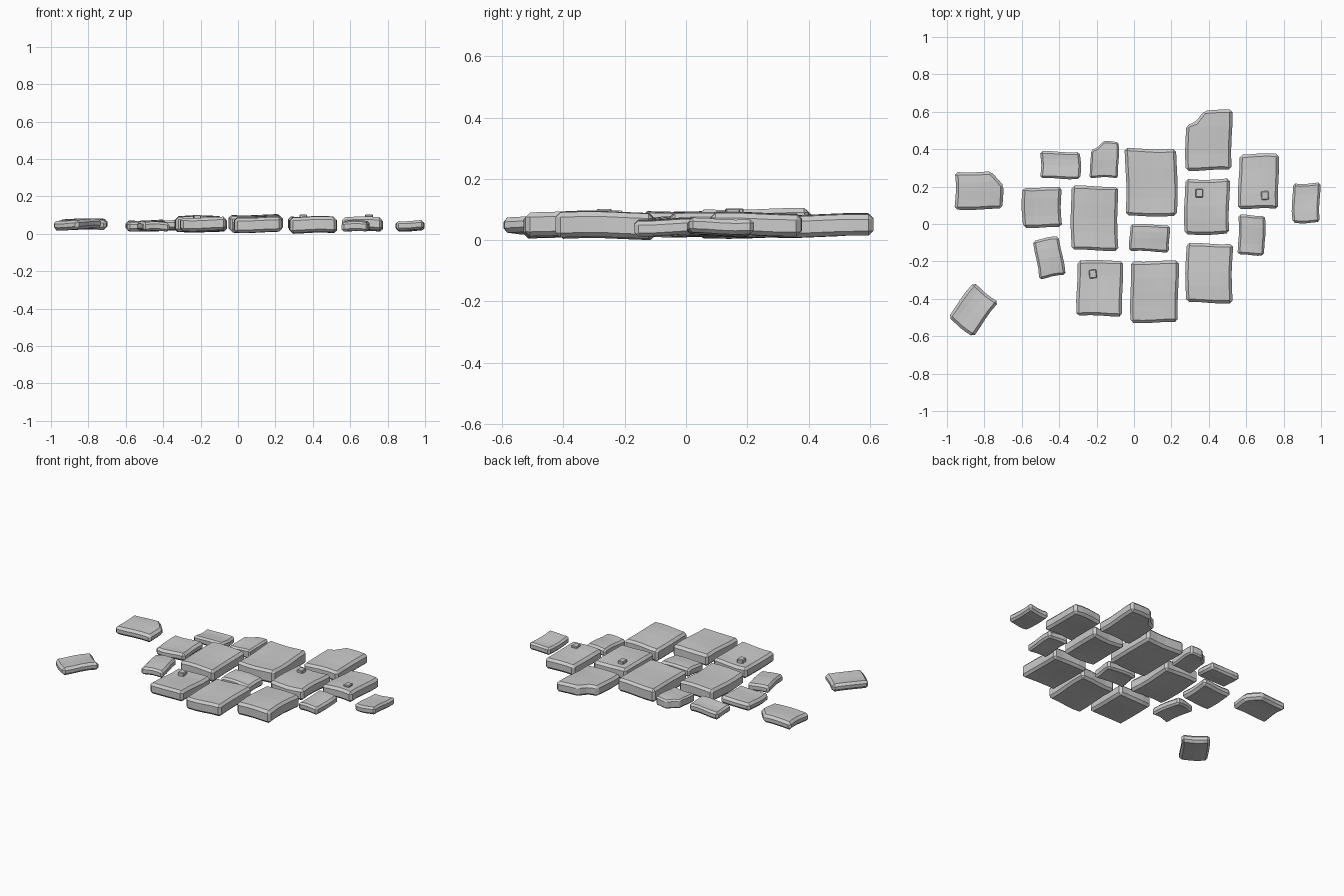
import bpy, bmesh, math, random
from mathutils import Vector, Matrix

if "Cube" in bpy.data.objects:
    bpy.data.objects.remove(bpy.data.objects["Cube"])

rng = random.Random(4)


def slab(name, x0, x1, y0, y1, z0, z1, rot=0, cut=None, bevel=0.015, wave=0.006):
    """Worn paving stone: chamfered block, optional broken back corner, wavy faces."""
    w, d = (x1 - x0) / 2, (y1 - y0) / 2
    j = 0.02 * min(w, d)
    pts = [(-w, -d), (w, -d), (w, d), (-w, d)]
    if cut:
        side, cx, cy = cut
        if side > 0:
            pts[2:3] = [(w, d - cy), (w - cx * 0.25, d - cy * 0.8), (w - cx, d)]
        else:
            pts[3:4] = [(-w + cx, d), (-w + cx * 0.5, d - cy * 0.75), (-w, d - cy)]
    bm = bmesh.new()
    base = [bm.verts.new((x + rng.uniform(-j, j), y + rng.uniform(-j, j), z0)) for x, y in pts]
    face = bm.faces.new(base)
    ext = bmesh.ops.extrude_face_region(bm, geom=[face])
    for v in ext["geom"]:
        if isinstance(v, bmesh.types.BMVert):
            v.co.z = z1
    bmesh.ops.recalc_face_normals(bm, faces=bm.faces)
    bmesh.ops.bevel(bm, geom=bm.edges[:], offset=bevel, segments=1, affect='EDGES', profile=0.5)
    # Cut into facets, then warp gently
    if wave:
        for axis, half in ((Vector((1, 0, 0)), w), (Vector((0, 1, 0)), d)):
            for t in (-0.45, 0, 0.45):
                bmesh.ops.bisect_plane(bm, geom=bm.verts[:] + bm.edges[:] + bm.faces[:],
                                       plane_co=axis * half * t, plane_no=axis)
        p, q, r, s = (rng.uniform(0, 6.28) for _ in range(4))
        for v in bm.verts:
            u, k = v.co.x / w, v.co.y / d
            v.co.z += wave * (0.6 * math.sin(2.2 * u + p) + 0.6 * math.sin(2.2 * k + q))
            v.co.x += 0.004 * math.sin(2.5 * k + r) * abs(u)
            v.co.y += 0.004 * math.sin(2.5 * u + s) * abs(k)
    bmesh.ops.recalc_face_normals(bm, faces=bm.faces)
    me = bpy.data.meshes.new(name)
    bm.to_mesh(me)
    bm.free()
    ob = bpy.data.objects.new(name, me)
    bpy.context.collection.objects.link(ob)
    me.transform(Matrix.Translation(((x0 + x1) / 2, (y0 + y1) / 2, 0)) @
                 Matrix.Rotation(math.radians(rot), 4, 'Z'))
    return ob


# Loose outlying stones
slab("outer_stone_left_back", -.955, -.70, .08, .28, .027, .08, cut=(1, .065, .075))
slab("outer_stone_left_front", -.947, -.776, -.573, -.344, .028, .078, rot=-37.4)
slab("outer_stone_right", .847, .993, .008, .217, .022, .07, bevel=.012)

# Small stones
slab("small_stone_back_left", -.50, -.286, .243, .387, .022, .07, bevel=.012)
slab("small_stone_back_broken", -.233, -.084, .248, .441, .022, .08, cut=(-1, .07, .045), bevel=.01)
slab("small_stone_left", -.597, -.387, -.018, .195, .022, .073)
slab("small_stone_left_front", -.523, -.383, -.284, -.076, .02, .068, rot=8.5, bevel=.012)
slab("small_stone_centre", -.024, .19, -.147, -.003, .02, .075, bevel=.012)
slab("small_stone_right", .559, .70, -.165, .047, .02, .07, bevel=.012)

# Large paving slabs
slab("slab_left", -.335, -.087, -.14, .202, .017, .096)
slab("slab_left_front", -.303, -.06, -.49, -.195, .017, .088)
slab("slab_centre_back", -.045, .229, .042, .402, .015, .102)
slab("slab_centre_front", -.018, .235, -.527, -.2, .016, .094)
slab("slab_right_back_broken", .276, .521, .29, .608, .016, .085, cut=(-1, .1, .08))
slab("slab_right", .269, .508, -.055, .24, .016, .09)
slab("slab_right_front", .277, .527, -.42, -.105, .01, .092)
slab("slab_far_right", .56, .772, .082, .375, .02, .09)

# Pebbles resting on the slabs
for i, (x, y, z) in enumerate(((.349, .165, .098), (.7, .152, .098), (-.22, -.267, .096))):
    slab("pebble_%d" % (i + 1), x - .02, x + .02, y - .023, y + .023, z - .022, z + .009,
         rot=3 * i, bevel=.004, wave=0)

# Set the whole group on the ground
low = min(v.co.z for o in bpy.data.objects for v in o.data.vertices)
for o in bpy.data.objects:
    o.data.transform(Matrix.Translation((0, 0, -low)))
